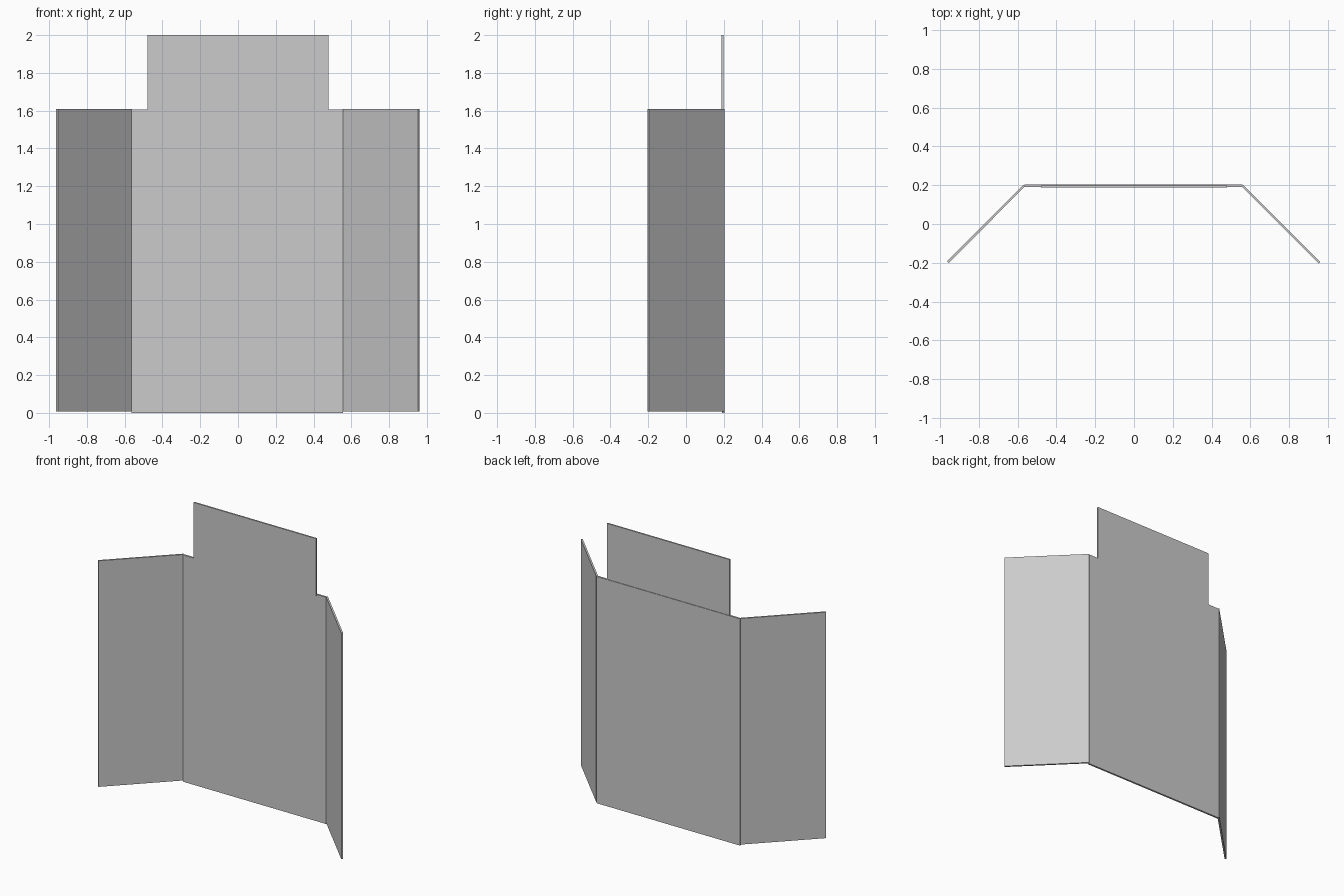
import bpy
import bmesh
from mathutils import Vector

if "Cube" in bpy.data.objects:
    bpy.data.objects.remove(bpy.data.objects["Cube"])


def board(name, start, end, z0, z1, thickness):
    """Flat upright board whose centre line runs from start to end in plan."""
    a, b = Vector(start), Vector(end)
    along = (b - a).normalized()
    side = Vector((-along.y, along.x)) * thickness / 2
    bm = bmesh.new()
    plan = [a - side, b - side, b + side, a + side]
    face = bm.faces.new([bm.verts.new((p.x, p.y, z0)) for p in plan])
    top = bmesh.ops.extrude_face_region(bm, geom=[face])["geom"]
    bmesh.ops.translate(bm, vec=(0, 0, z1 - z0),
                        verts=[v for v in top if isinstance(v, bmesh.types.BMVert)])
    bmesh.ops.recalc_face_normals(bm, faces=bm.faces)
    mesh = bpy.data.meshes.new(name)
    bm.to_mesh(mesh)
    bm.free()
    obj = bpy.data.objects.new(name, mesh)
    bpy.context.collection.objects.link(obj)
    return obj


# Wide centre panel
board("centre_panel", (-0.565, 0.197), (0.557, 0.197), 0.0, 1.605, 0.013)

# Header board standing just in front of the panel's top edge
board("header_board", (-0.48, 0.194), (0.48, 0.194), 1.595, 2.0, 0.011)

# Side wings folded forward at 45 degrees
board("left_wing", (-0.958, -0.196), (-0.565, 0.199), 0.008, 1.608, 0.012)
board("right_wing", (0.557, 0.199), (0.956, -0.2), 0.008, 1.608, 0.012)
